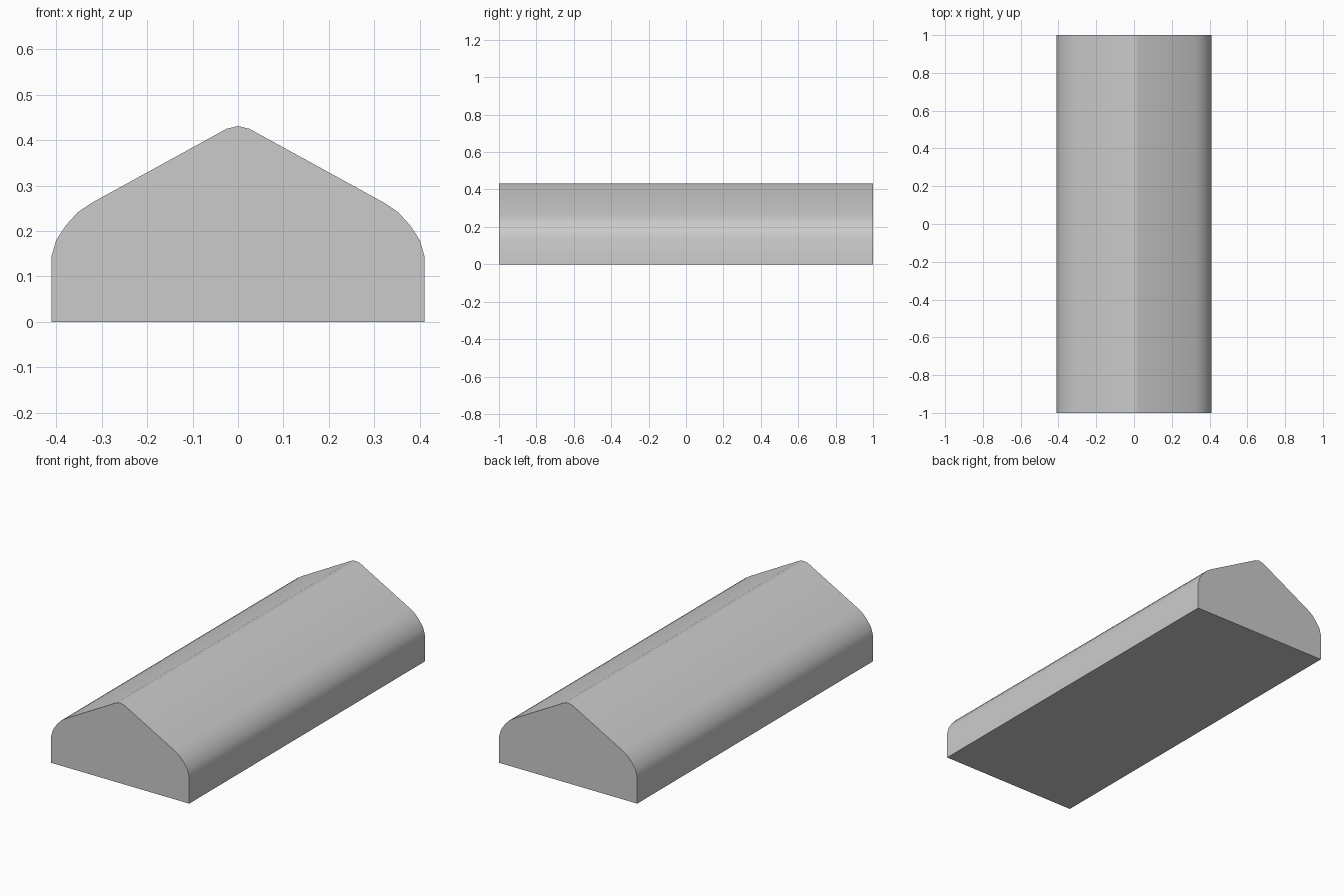
import bpy
import bmesh
import math

cube = bpy.data.objects.get("Cube")
if cube:
    bpy.data.objects.remove(cube, do_unlink=True)

# Plain grey material
grey = bpy.data.materials.new("plain grey")
grey.use_nodes = True
colour = (0.6, 0.6, 0.6, 1)
grey.diffuse_color = colour
grey.node_tree.nodes["Principled BSDF"].inputs["Base Color"].default_value = colour

# Half of the gabled profile: wall, rounded eave, slope and softened ridge
half = [(0.41, 0), (0.41, 0.145), (0.4, 0.18), (0.379, 0.212), (0.353, 0.241),
        (0.322, 0.262), (0.025, 0.425)]
profile = half + [(0, 0.431)] + [(-x, z) for x, z in reversed(half)]

# Extrude the profile along the length
bm = bmesh.new()
front = bm.faces.new([bm.verts.new((x, -1, z)) for x, z in profile])
extruded = bmesh.ops.extrude_face_region(bm, geom=[front], use_keep_orig=True)
for item in extruded["geom"]:
    if isinstance(item, bmesh.types.BMVert):
        item.co.y = 1
bmesh.ops.recalc_face_normals(bm, faces=bm.faces)
mesh = bpy.data.meshes.new("gabled_block")
bm.to_mesh(mesh)
bm.free()
mesh.materials.append(grey)

block = bpy.data.objects.new("gabled_block", mesh)
bpy.context.collection.objects.link(block)
bpy.ops.object.select_all(action="DESELECT")
block.select_set(True)
bpy.context.view_layer.objects.active = block
bpy.ops.object.shade_smooth_by_angle(angle=math.radians(30))
